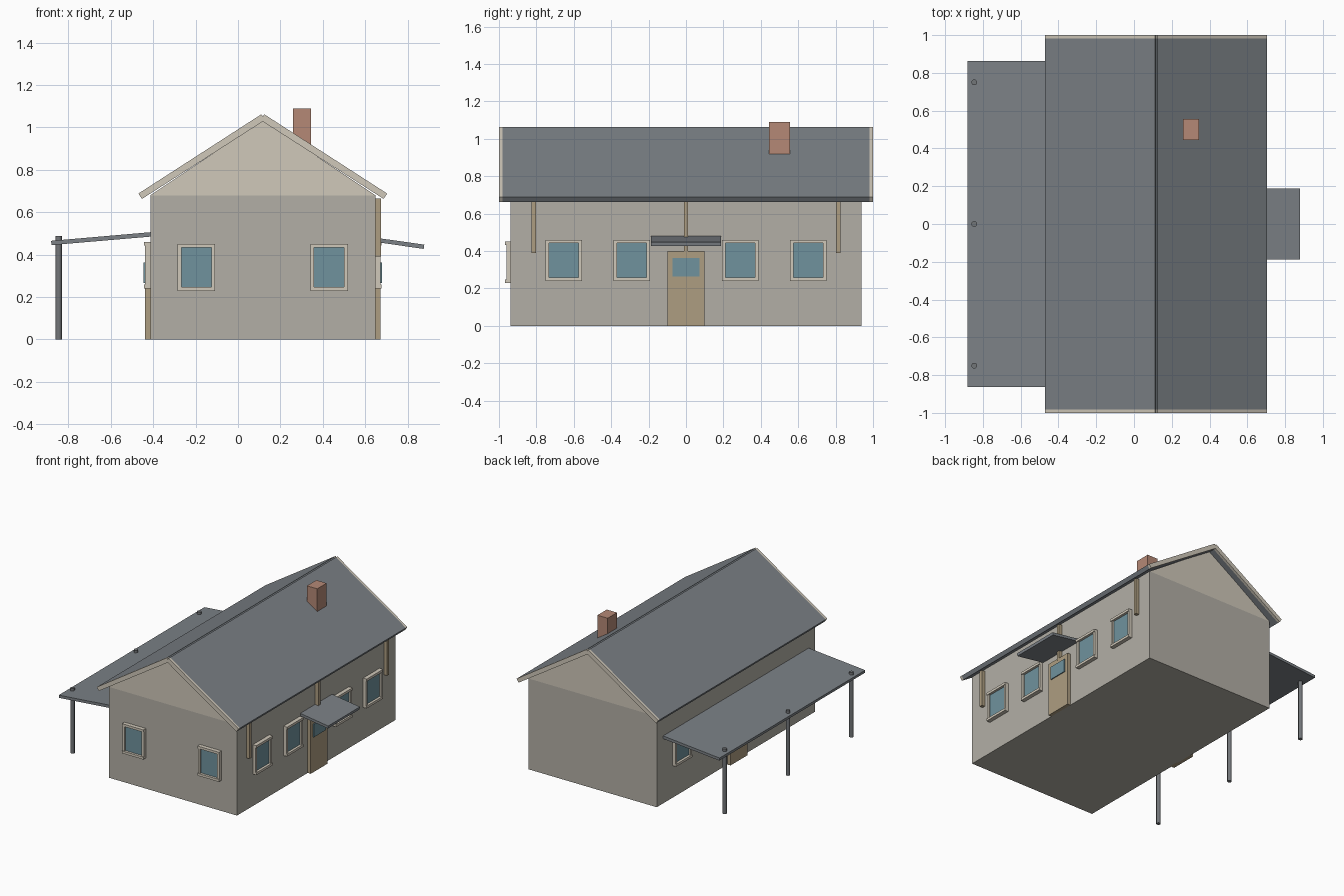
import bpy, bmesh
from mathutils import Vector

if "Cube" in bpy.data.objects:
    bpy.data.objects.remove(bpy.data.objects["Cube"])

CX = 0.117          # ridge / house centre line in x
HW = 0.531          # half width of the walls
YW = 0.937          # half length of the walls


def material(name, r, g, b):
    m = bpy.data.materials.new(name)
    m.diffuse_color = (r, g, b, 1)
    m.use_nodes = True
    m.node_tree.nodes["Principled BSDF"].inputs["Base Color"].default_value = m.diffuse_color
    return m


WALL = material("wall_plaster", 0.45, 0.43, 0.38)
CREAM = material("cream_paint", 0.63, 0.58, 0.49)
ROOF = material("roof_slate", 0.20, 0.22, 0.24)
GLASS = material("window_glass", 0.16, 0.29, 0.34)
TAN = material("tan_timber", 0.42, 0.34, 0.22)
BRICK = material("chimney_brick", 0.46, 0.25, 0.18)
STEEL = material("post_metal", 0.17, 0.18, 0.19)


def finish(name, bm, mat):
    bmesh.ops.recalc_face_normals(bm, faces=bm.faces)
    me = bpy.data.meshes.new(name)
    bm.to_mesh(me)
    bm.free()
    me.materials.append(mat)
    ob = bpy.data.objects.new(name, me)
    bpy.context.collection.objects.link(ob)
    return ob


def prism(name, profile, y0, y1, mat):
    """Extrude an (x, z) profile along y."""
    bm = bmesh.new()
    f = bm.faces.new([bm.verts.new((x, y0, z)) for x, z in profile])
    ext = bmesh.ops.extrude_face_region(bm, geom=[f])
    vs = [e for e in ext["geom"] if isinstance(e, bmesh.types.BMVert)]
    bmesh.ops.translate(bm, verts=vs, vec=(0, y1 - y0, 0))
    return finish(name, bm, mat)


def boxes(name, spans, mat):
    """One mesh from boxes given as (x0, x1), (y0, y1), (z0, z1)."""
    bm = bmesh.new()
    for span in spans:
        vs = bmesh.ops.create_cube(bm, size=1)["verts"]
        for v in vs:
            v.co = Vector([(a + b) / 2 + c * (b - a) for c, (a, b) in zip(v.co, span)])
    return finish(name, bm, mat)


def wall_boxes(name, side, spans, mat):
    """Boxes as (across), (outward), (z), placed on the front (0) or on the right/left wall (+1/-1)."""
    out = []
    for a, d, z in spans:
        if side == 0:
            out.append((a, (-YW - d[1], -YW - d[0]), z))
        else:
            xs = sorted(CX + side * (HW + v) for v in d)
            out.append((xs, a, z))
    return boxes(name, out, mat)


def window(name, side, c, w, z0, z1):
    a, b, t = c - w / 2, c + w / 2, 0.018
    wall_boxes(name + "_frame", side, [
        ((a, b), (-0.01, 0.030), (z1 - t, z1)),
        ((a, b), (-0.01, 0.030), (z0, z0 + t)),
        ((a, a + t), (-0.01, 0.024), (z0 + t, z1 - t)),
        ((b - t, b), (-0.01, 0.024), (z0 + t, z1 - t))], CREAM)
    wall_boxes(name + "_glass", side, [((a + t, b - t), (-0.01, 0.012), (z0 + t, z1 - t))], GLASS)


# Walls and gable
boxes("house_walls", [((CX - HW, CX + HW), (-YW, YW), (0, 0.68))], WALL)
prism("gable", [(CX - HW, 0.68), (CX + HW, 0.68), (CX, 1.034)], -YW, YW, CREAM)

# Roof slopes with barge boards on both ends
for s, label in ((-1, "left"), (1, "right")):
    prof = [(CX + s * x, z) for x, z in
            [(0.587, 0.688), (0.007, 1.062), (0, 1.052), (0, 1.028), (0.570, 0.663)]]
    prism(f"roof_{label}", prof, -0.982, 0.982, ROOF)
    for e, end in ((-1, "front"), (1, "back")):
        prism(f"barge_board_{label}_{end}", prof, e * 0.982, e * 1.0, CREAM)

# Chimney
boxes("chimney", [((0.26, 0.345), (0.445, 0.556), (0.88, 1.09))], BRICK)

# Porch roof, posts and door canopy
prism("porch_roof", [(-0.882, 0.465), (-0.880, 0.445), (-0.40, 0.486), (-0.40, 0.507)],
      -0.862, 0.862, ROOF)
for i, y in enumerate((-0.75, 0, 0.75)):
    bpy.ops.mesh.primitive_cylinder_add(vertices=16, radius=0.015, depth=0.487,
                                        location=(-0.846, y, 0.2435))
    post = bpy.context.object
    post.name = f"porch_post_{i + 1}"
    post.data.materials.append(STEEL)
    bpy.ops.object.shade_smooth_by_angle()
prism("door_canopy", [(0.64, 0.481), (0.64, 0.461), (0.876, 0.427), (0.879, 0.447)],
      -0.188, 0.188, ROOF)

# Wall battens under the right eave
for i, y in enumerate((-0.815, 0, 0.815)):
    wall_boxes(f"wall_batten_{i + 1}", 1, [((y - 0.012, y + 0.012), (-0.005, 0.026), (0.39, 0.665))], TAN)

# Doors and windows on both long sides
for s, label in ((-1, "left"), (1, "right")):
    wall_boxes(f"door_{label}", s, [((-0.1, 0.1), (-0.01, 0.025), (0, 0.40))], TAN)
    wall_boxes(f"door_pane_{label}", s, [((-0.073, 0.073), (0.01, 0.032), (0.265, 0.362))], GLASS)
    for i, y in enumerate((-0.653, -0.29, 0.29, 0.653)):
        window(f"window_{label}_{i + 1}", s, y, 0.195, 0.24, 0.46)

# Front windows
for i, s in enumerate((-1, 1)):
    window(f"window_front_{i + 1}", 0, CX + s * 0.313, 0.177, 0.229, 0.451)
